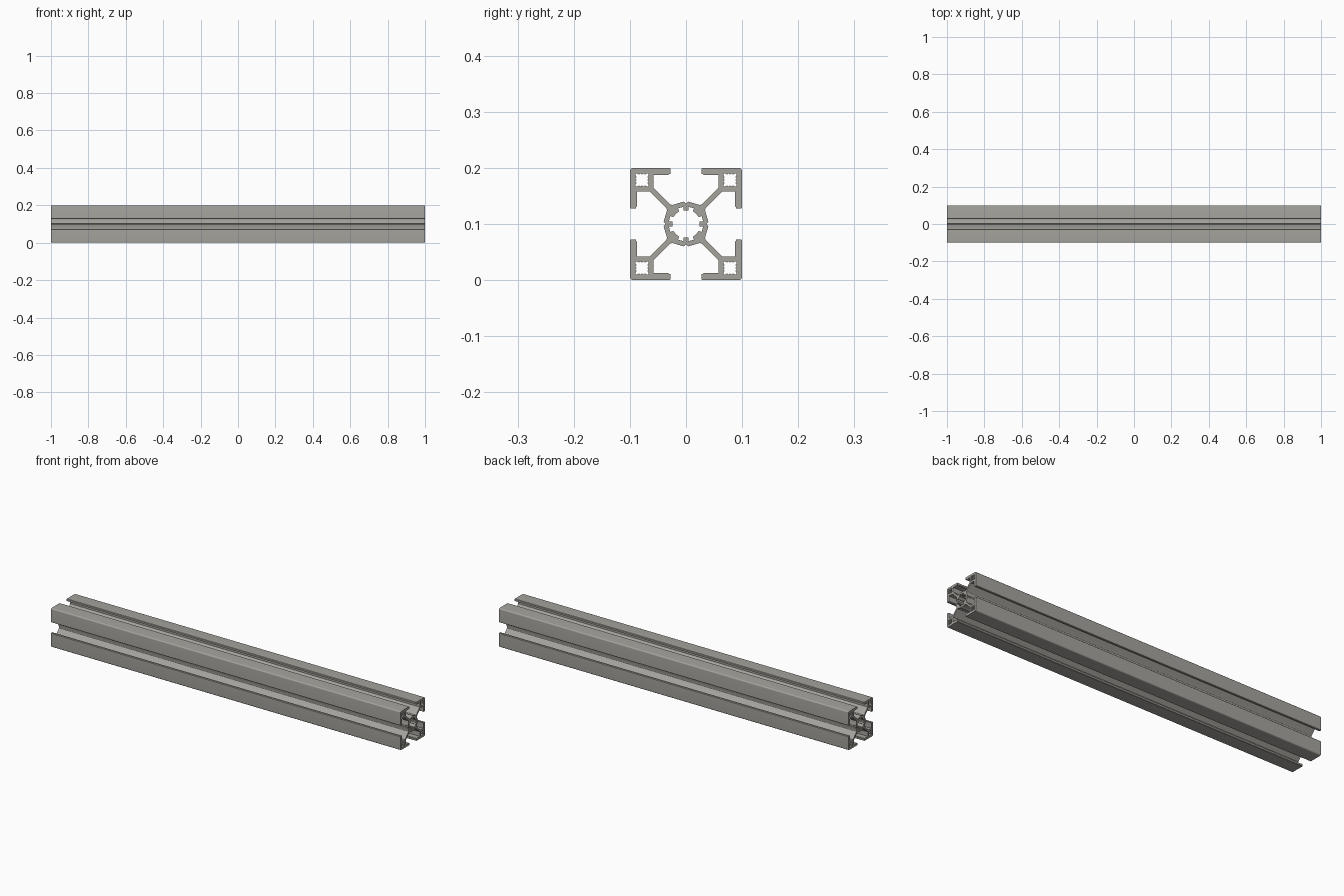
import bpy
import bmesh
from math import sin, cos, pi, radians
from mathutils import Matrix

cube = bpy.data.objects.get("Cube")
if cube:
    bpy.data.objects.remove(cube, do_unlink=True)

HALF = 0.1      # half width of the square section
LENGTH = 2.0


def turn(points, quarter):
    """Rotate section points clockwise by quarter turns."""
    for _ in range(quarter):
        points = [(v, -u) for u, v in points]
    return points


def mirrored(points):
    """Append the reflection of a half outline across the diagonal."""
    return points + [(v, u) for u, v in reversed(points)]


def polar(r, deg):
    return r * sin(radians(deg)), r * cos(radians(deg))


# Outer outline: hub, web, corner block, slot lip, rounded corner
half = [(0.0035, 0.040), (0.024, 0.034), (0.0275, 0.0345), (0.030, 0.0365),
        (0.0575, 0.064), (0.0575, 0.0875), (0.031, 0.0875), (0.0305, 0.0895),
        (0.0275, 0.0895), (0.0275, 0.098), (0.0295, HALF)]
R = 0.006
half += [(HALF - R + R * sin(a), HALF - R + R * cos(a))
         for a in (0, pi / 16, pi / 8, 3 * pi / 16)]
outline = []
for q in range(4):
    outline += turn([(0, 0.0365)] + mirrored(half), q)

# Central bore with ribs on the axes and lands on the diagonals
bore_half = [(0.0045, 0.0245), (0.0045, 0.030), polar(0.031, 16),
             polar(0.031, 27), polar(0.0255, 29), polar(0.0255, 37)]
bore = []
for q in range(4):
    bore += turn(mirrored(bore_half), q)

# Star-shaped screw hole in each corner block
c = 0.0785
star_half = [(0, 0.0095), (0.003, 0.0118), (0.0055, 0.0095), (0.0085, 0.0118)]
star = []
for q in range(4):
    star += turn(star_half + [(0.0112, 0.0112)] + [(v, u) for u, v in reversed(star_half[1:])], q)
holes = [[(u + su * c, v + sv * c) for u, v in star]
         for su in (-1, 1) for sv in (-1, 1)]

# Extrude the filled section along its length
curve = bpy.data.curves.new("rail_section", "CURVE")
curve.dimensions = "2D"
curve.fill_mode = "BOTH"
curve.extrude = LENGTH / 2
for loop in [outline, bore] + holes:
    spline = curve.splines.new("POLY")
    spline.points.add(len(loop) - 1)
    for point, (u, v) in zip(spline.points, loop):
        point.co = (u, v, 0, 1)
    spline.use_cyclic_u = True
helper = bpy.data.objects.new("section_helper", curve)
bpy.context.collection.objects.link(helper)
bpy.context.view_layer.update()
graph = bpy.context.evaluated_depsgraph_get()
mesh = bpy.data.meshes.new_from_object(helper.evaluated_get(graph))
bpy.data.objects.remove(helper, do_unlink=True)

# Lay the section in the y-z plane, running along x, and weld the caps
mesh.transform(Matrix(((0, 0, 1, 0), (1, 0, 0, 0), (0, 1, 0, HALF), (0, 0, 0, 1))))
bm = bmesh.new()
bm.from_mesh(mesh)
bmesh.ops.remove_doubles(bm, verts=bm.verts, dist=0.00001)
bmesh.ops.recalc_face_normals(bm, faces=bm.faces)
bm.to_mesh(mesh)
bm.free()

# Bare aluminium colour
metal = bpy.data.materials.new("bare_aluminium")
metal.use_nodes = True
colour = (0.38, 0.37, 0.34, 1)
metal.diffuse_color = colour
metal.node_tree.nodes["Principled BSDF"].inputs["Base Color"].default_value = colour
mesh.materials.clear()
mesh.materials.append(metal)

rail = bpy.data.objects.new("slotted_rail", mesh)
bpy.context.collection.objects.link(rail)
bpy.ops.object.select_all(action="DESELECT")
rail.select_set(True)
bpy.context.view_layer.objects.active = rail
bpy.ops.object.shade_smooth_by_angle(angle=radians(30))
